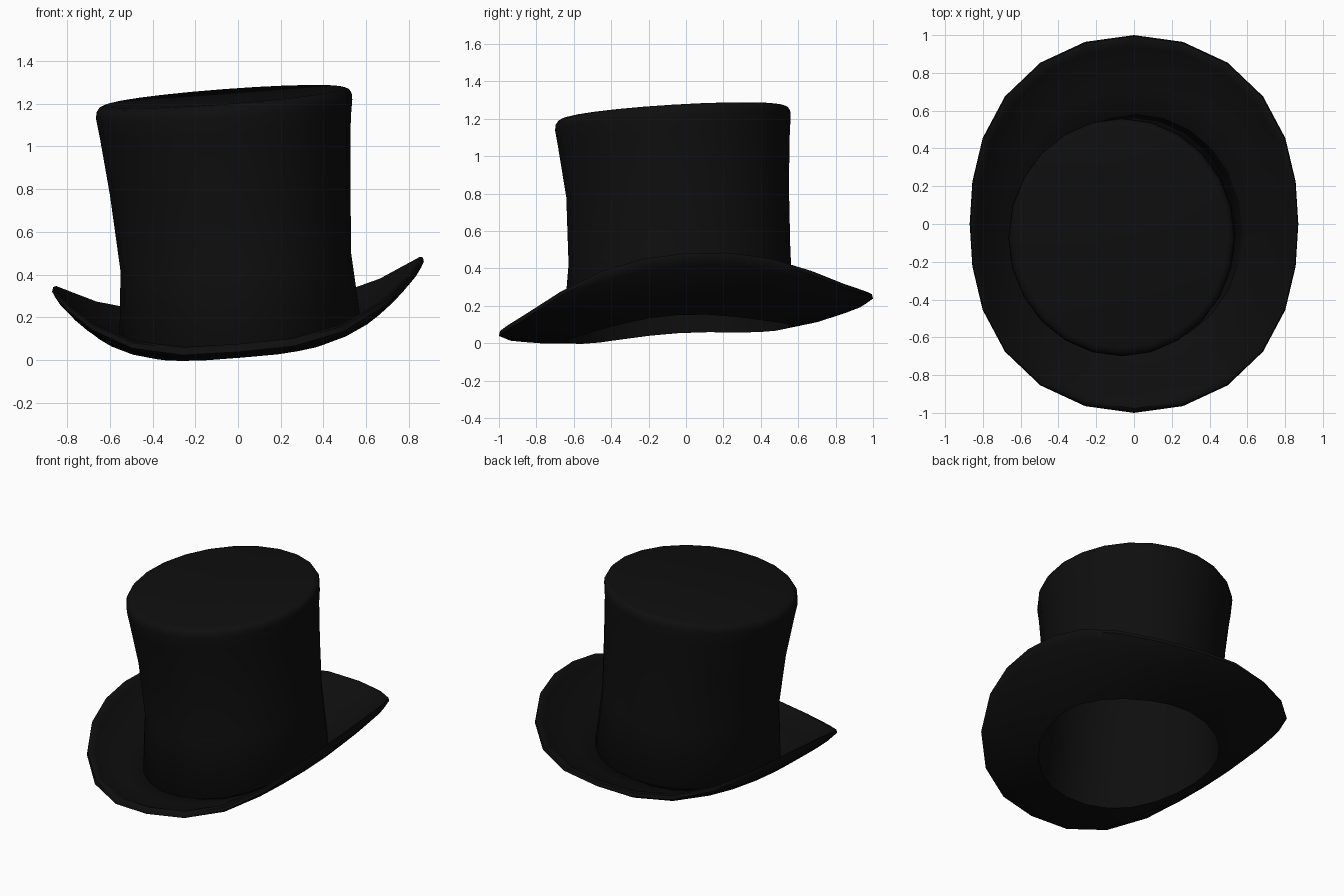
import bpy, bmesh, math

if "Cube" in bpy.data.objects:
    bpy.data.objects.remove(bpy.data.objects["Cube"])

SIDES = 24

black = bpy.data.materials.new("soft black felt")
black.diffuse_color = (0.0045, 0.0045, 0.0045, 1)
black.use_nodes = True
black.node_tree.nodes["Principled BSDF"].inputs["Base Color"].default_value = black.diffuse_color


def brim_z(x, y):
    """Brim curve: sides roll up, back lifts, whole hat tilts sideways."""
    return 0.08 * x + 0.58 * abs(x) ** 3 + 0.07 * y + 0.13 * y * y + 0.03 * y ** 3


def rim_xy(i):
    """Slightly squared oval of the brim edge."""
    t = 2 * math.pi * i / SIDES
    a = t + math.radians(4.3) * math.sin(2 * t)
    r = 1 + 0.036 * math.sin(2 * t) ** 2
    return 0.87 * r * math.sin(a), r * math.cos(a)


def base_xy(i, inset=0.0):
    """Oval where the crown meets the brim."""
    t = 2 * math.pi * i / SIDES
    return (0.01 + (0.565 - inset) * math.sin(t),
            -0.04 + (0.62 - inset) * math.cos(t))


def brim_ring(f, lift, inset=0.0):
    """Ring on the brim, f = 0 at the crown and 1 at the outer edge."""
    ring = []
    for i in range(SIDES):
        (ax, ay), (bx, by) = base_xy(i, inset), rim_xy(i)
        x, y = ax + (bx - ax) * f, ay + (by - ay) * f
        ring.append((x, y, brim_z(x, y) + lift))
    return ring


def crown_ring(cx, cy, rx, ry, z):
    """Tilted oval ring of the crown."""
    ring = []
    for i in range(SIDES):
        t = 2 * math.pi * i / SIDES
        x, y = cx + rx * math.sin(t), cy + ry * math.cos(t)
        ring.append((x, y, z + 0.075 * x + 0.06 * y))
    return ring


def loft(name, rings, cap=False, closed=False):
    bm = bmesh.new()
    loops = [[bm.verts.new(p) for p in ring] for ring in rings]
    pairs = list(zip(loops, loops[1:]))
    if closed:
        pairs.append((loops[-1], loops[0]))
    for a, b in pairs:
        for i in range(SIDES):
            j = (i + 1) % SIDES
            bm.faces.new((a[i], a[j], b[j], b[i]))
    if cap:
        bm.faces.new(loops[0])
        bm.faces.new(loops[-1])
    bmesh.ops.recalc_face_normals(bm, faces=bm.faces)
    me = bpy.data.meshes.new(name)
    bm.to_mesh(me)
    bm.free()
    me.materials.append(black)
    ob = bpy.data.objects.new(name, me)
    bpy.context.collection.objects.link(ob)
    bpy.ops.object.select_all(action='DESELECT')
    ob.select_set(True)
    bpy.context.view_layer.objects.active = ob
    bpy.ops.object.shade_smooth_by_angle(angle=math.radians(50))
    return ob


# Brim: underside from the opening outwards, rolled edge, then the top side
loft("brim", [
    brim_ring(0.0, 0.01, 0.02), brim_ring(0.35, 0.0), brim_ring(0.7, 0.0),
    brim_ring(0.92, 0.0), brim_ring(1.0, 0.008), brim_ring(0.985, 0.035),
    brim_ring(0.93, 0.048), brim_ring(0.86, 0.042), brim_ring(0.7, 0.035),
    brim_ring(0.35, 0.03), brim_ring(0.0, 0.03)], closed=True)

# Crown: flared outer wall with a rounded top edge, and the hollow lining
outer = [
    (-0.01, -0.035, 0.54, 0.593, 0.46),
    (-0.037, -0.045, 0.5625, 0.595, 0.82),
    (-0.06, -0.065, 0.588, 0.62, 1.10),
    (-0.065, -0.07, 0.60, 0.63, 1.185),
    (-0.065, -0.07, 0.597, 0.627, 1.215),
    (-0.064, -0.069, 0.583, 0.613, 1.235),
    (-0.063, -0.068, 0.56, 0.59, 1.242)]
inner = [(cx, cy, rx - 0.02, ry - 0.02, z) for cx, cy, rx, ry, z in outer[:3]]
inner.append((-0.063, -0.068, 0.57, 0.60, 1.205))
loft("crown",
     [crown_ring(*r) for r in reversed(inner)]
     + [brim_ring(0.0, 0.01, 0.02), brim_ring(0.0, 0.03)]
     + [crown_ring(*r) for r in outer], cap=True)
